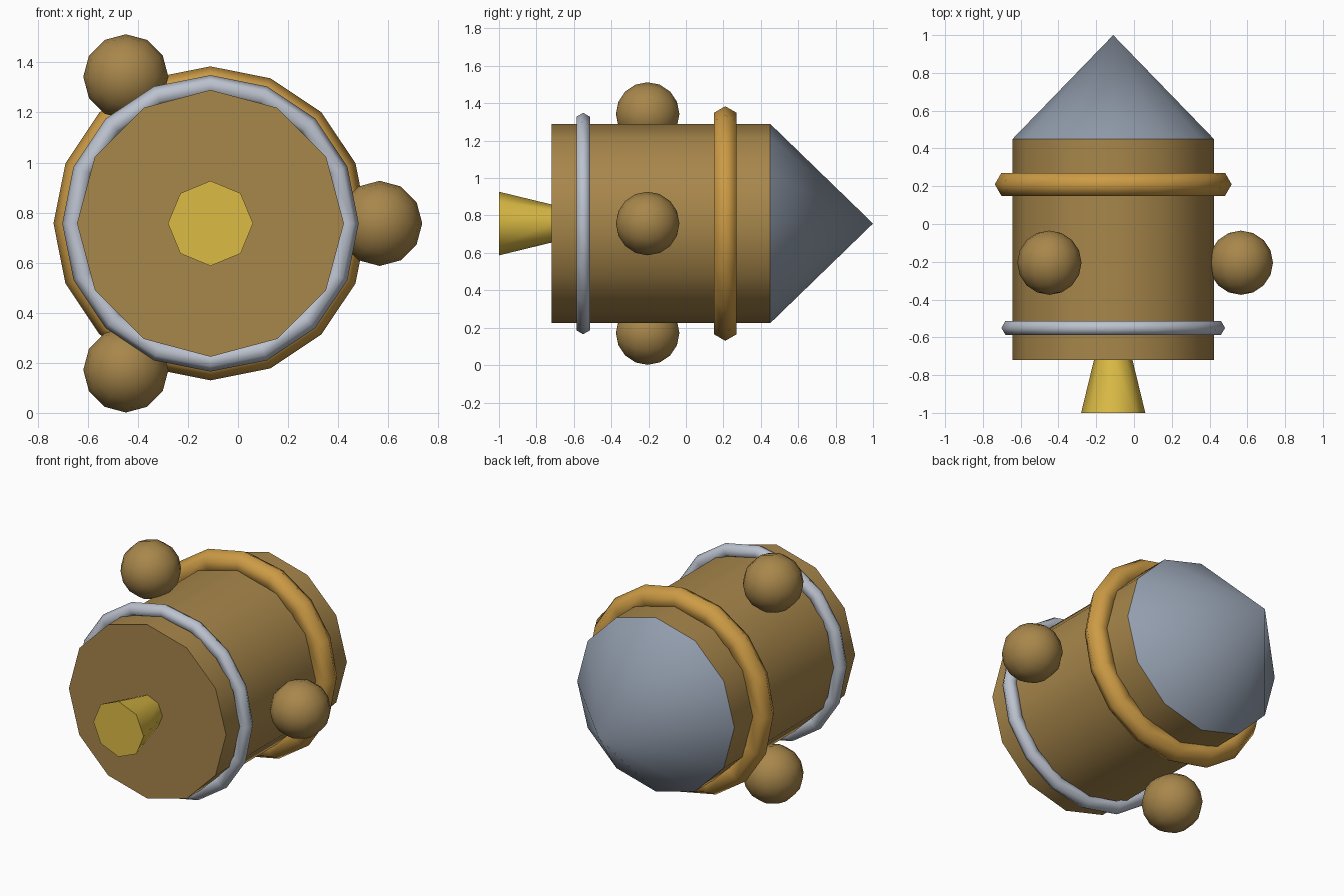
import bpy
from math import radians, sin, cos

if "Cube" in bpy.data.objects:
    bpy.data.objects.remove(bpy.data.objects["Cube"])

CX, CZ = -0.11, 0.757          # long axis of the rocket, running along y
ALONG_Y = (radians(-90), 0, 0)


def material(name, rgb):
    m = bpy.data.materials.new(name)
    m.diffuse_color = (*rgb, 1)
    m.use_nodes = True
    m.node_tree.nodes["Principled BSDF"].inputs["Base Color"].default_value = m.diffuse_color
    return m


bronze = material("bronze", (0.39, 0.24, 0.07))
orange = material("orange", (0.61, 0.33, 0.06))
silver = material("silver", (0.50, 0.54, 0.62))
steel = material("steel", (0.29, 0.34, 0.42))
yellow = material("yellow", (0.72, 0.50, 0.06))


def finish(name, mat, angle=None):
    ob = bpy.context.object
    ob.name = name
    ob.data.materials.append(mat)
    if angle:
        bpy.ops.object.shade_smooth_by_angle(angle=radians(angle))
    else:
        bpy.ops.object.shade_smooth()


def tapered(name, mat, sides, y0, y1, r0, r1):
    bpy.ops.mesh.primitive_cone_add(
        vertices=sides, radius1=r0, radius2=r1, depth=y1 - y0,
        location=(CX, (y0 + y1) / 2, CZ), rotation=ALONG_Y)
    finish(name, mat, 50)


def ring(name, mat, y, major, minor):
    bpy.ops.mesh.primitive_torus_add(
        major_segments=16, minor_segments=6, major_radius=major,
        minor_radius=minor, location=(CX, y, CZ), rotation=ALONG_Y)
    finish(name, mat)


# Hull, pointed nose and flared exhaust
tapered("hull", bronze, 12, -0.72, 0.45, 0.533, 0.533)
tapered("nose_cone", steel, 12, 0.45, 1.0, 0.533, 0)
tapered("exhaust_nozzle", yellow, 8, -1.0, -0.72, 0.17, 0.102)

# Bands around the hull
ring("front_band", orange, 0.21, 0.557, 0.07)
ring("rear_band", silver, -0.55, 0.55, 0.042)

# Three round pods, evenly spaced around the hull
for i in range(3):
    a = radians(120 * i)
    bpy.ops.mesh.primitive_uv_sphere_add(
        segments=12, ring_count=8, radius=0.17, rotation=ALONG_Y,
        location=(CX + 0.676 * cos(a), -0.205, CZ + 0.676 * sin(a)))
    finish(f"side_pod_{i + 1}", bronze)
